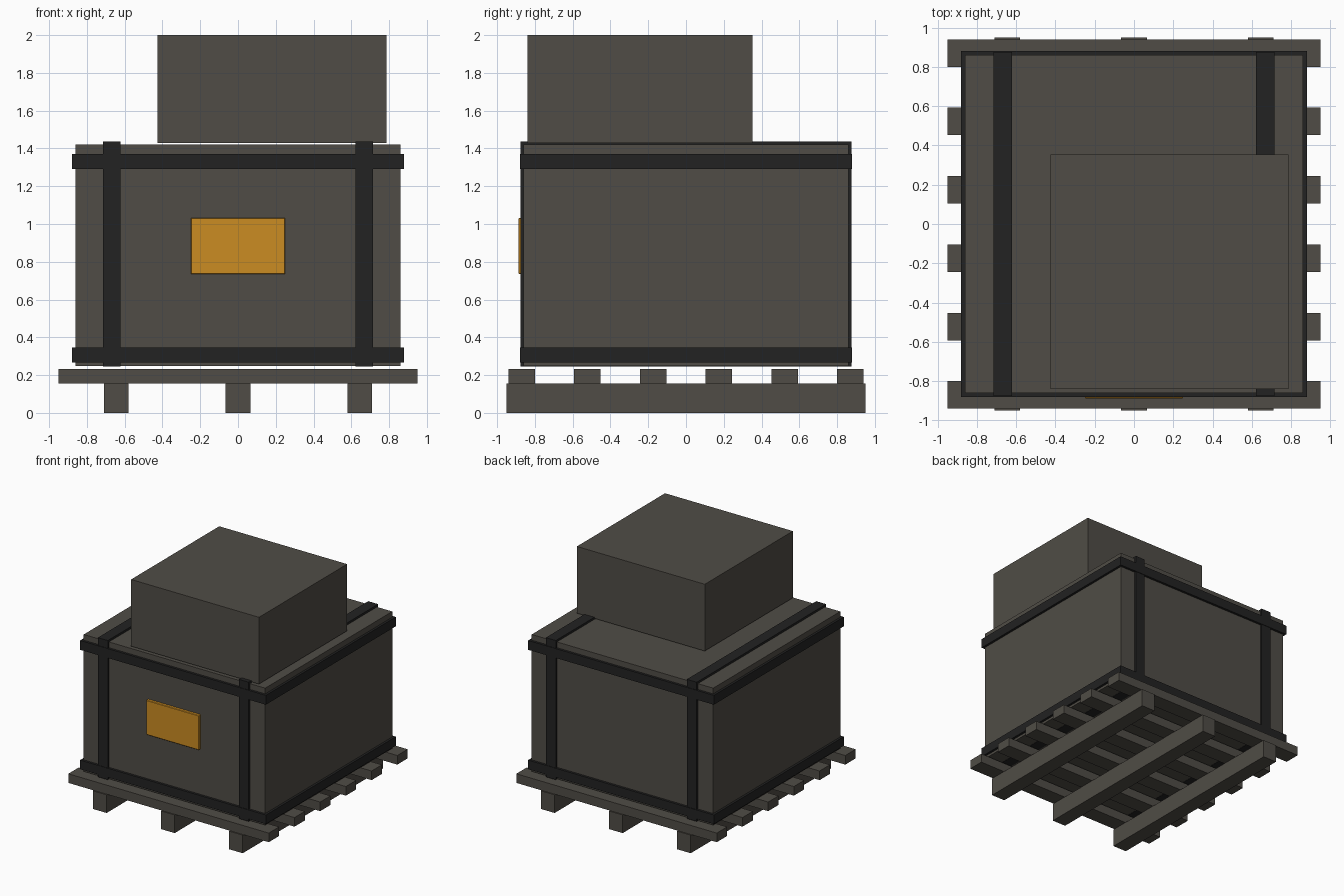
import bpy

if "Cube" in bpy.data.objects:
    bpy.data.objects.remove(bpy.data.objects["Cube"])


def material(name, rgb):
    m = bpy.data.materials.new(name)
    m.diffuse_color = (*rgb, 1.0)
    m.use_nodes = True
    m.node_tree.nodes["Principled BSDF"].inputs["Base Color"].default_value = m.diffuse_color
    return m


CRATE = material("dull grey brown", (0.080, 0.073, 0.061))
STRAP = material("black strap", (0.016, 0.016, 0.016))
LABEL = material("amber label", (0.60, 0.262, 0.016))


def box(name, x, y, z, mat, bevel=0.0):
    """Box from (min, max) ranges on each axis."""
    ranges = (x, y, z)
    bpy.ops.mesh.primitive_cube_add(size=1, location=[(a + b) / 2 for a, b in ranges])
    ob = bpy.context.object
    ob.name = name
    ob.scale = [b - a for a, b in ranges]
    bpy.ops.object.transform_apply(location=False, rotation=False, scale=True)
    ob.data.materials.append(mat)
    if bevel:
        mod = ob.modifiers.new("edge", 'BEVEL')
        mod.width = bevel
        mod.segments = 1
    return ob


# Pallet: three bearers running front to back, six slats across
for i in range(3):
    cx = (i - 1) * 0.645
    box(f"pallet_bearer_{i + 1}", (cx - 0.065, cx + 0.065), (-0.95, 0.95), (0, 0.155), CRATE)
for i in range(6):
    cy = (i - 2.5) * 0.348
    box(f"pallet_slat_{i + 1}", (-0.95, 0.95), (cy - 0.07, cy + 0.07), (0.155, 0.233), CRATE)

# Main crate and the smaller box on top
box("main_crate", (-0.86, 0.86), (-0.86, 0.86), (0.247, 1.42), CRATE)
box("upper_crate", (-0.425, 0.787), (-0.84, 0.353), (1.428, 2.0), CRATE)

# Bands around the crate, near the bottom and the top
for name, z in (("lower_band", (0.268, 0.346)), ("upper_band", (1.291, 1.371))):
    box(name, (-0.88, 0.88), (-0.88, 0.88), z, STRAP)

# Straps wrapped front to back over the crate
for name, cx in (("left_strap", -0.668), ("right_strap", 0.668)):
    box(name, (cx - 0.047, cx + 0.047), (-0.876, 0.876), (0.245, 1.438), STRAP)

# Front label plate
box("front_label", (-0.25, 0.25), (-0.887, -0.858), (0.735, 1.032), LABEL, 0.004)
